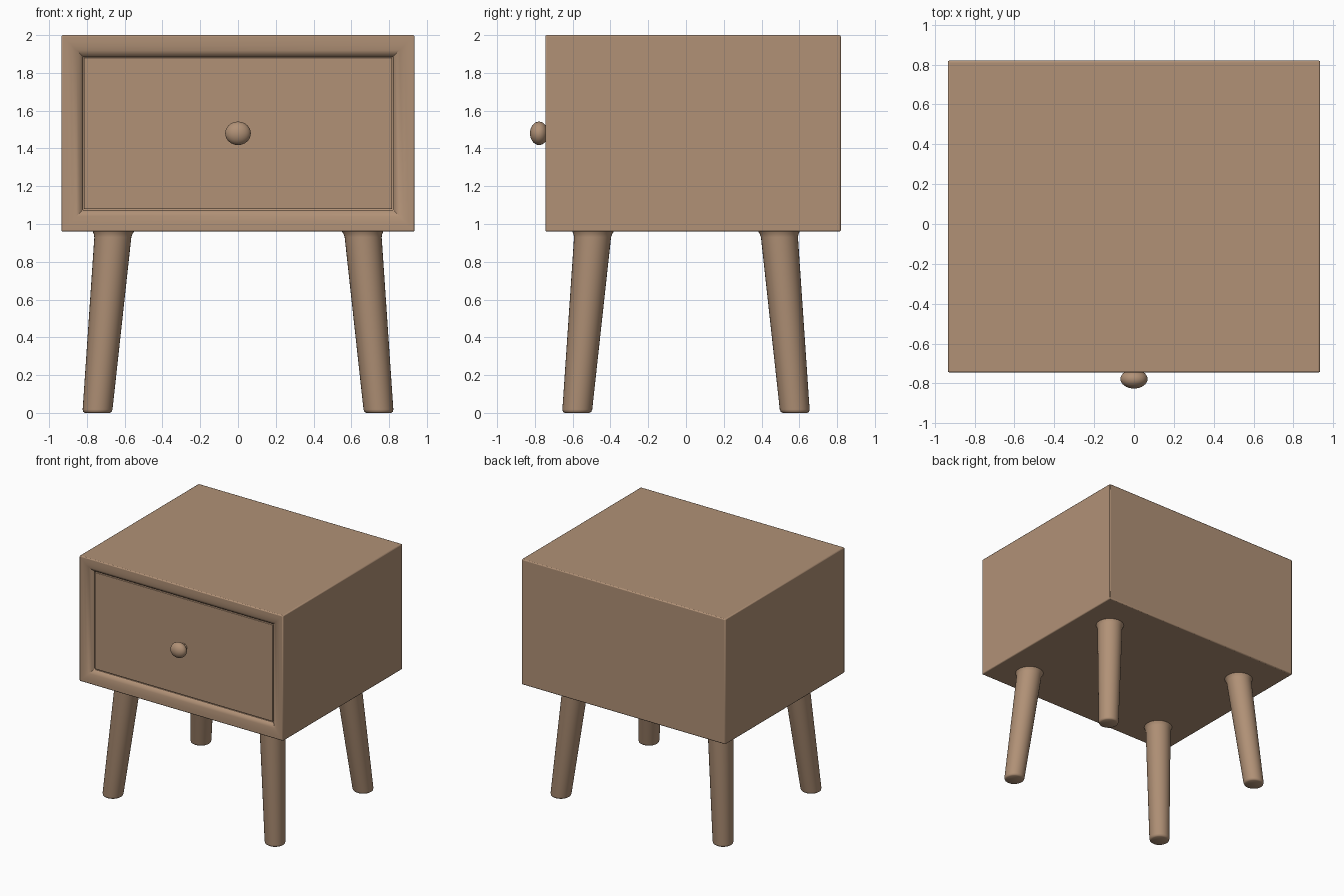
import bpy, bmesh, math
from mathutils import Vector

if "Cube" in bpy.data.objects:
    bpy.data.objects.remove(bpy.data.objects["Cube"], do_unlink=True)

wood = bpy.data.materials.new("warm_brown_wood")
wood.use_nodes = True
COLOR = (0.44, 0.285, 0.183, 1)
wood.diffuse_color = COLOR
wood.node_tree.nodes["Principled BSDF"].inputs["Base Color"].default_value = COLOR


def skin(name, rings, bevel=0.0, angle=40):
    """Join matching closed rings of points into a capped solid."""
    bm = bmesh.new()
    loops = [[bm.verts.new(p) for p in ring] for ring in rings]
    n = len(loops[0])
    for a, b in zip(loops, loops[1:]):
        for i in range(n):
            j = (i + 1) % n
            bm.faces.new((a[i], a[j], b[j], b[i]))
    bm.faces.new(loops[0])
    bm.faces.new(loops[-1])
    bmesh.ops.recalc_face_normals(bm, faces=bm.faces)
    mesh = bpy.data.meshes.new(name)
    bm.to_mesh(mesh)
    bm.free()
    mesh.materials.append(wood)
    obj = bpy.data.objects.new(name, mesh)
    bpy.context.collection.objects.link(obj)
    if bevel:
        mod = obj.modifiers.new("soft_edges", "BEVEL")
        mod.width = bevel
        mod.segments = 2
        mod.limit_method = "ANGLE"
        mod.angle_limit = math.radians(65)
    bpy.ops.object.select_all(action="DESELECT")
    obj.select_set(True)
    bpy.context.view_layer.objects.active = obj
    bpy.ops.object.shade_smooth_by_angle(angle=math.radians(angle))
    return obj


def rectangle(inset, y):
    x, low, high = 0.935 - inset, 0.96 + inset, 2.0 - inset
    return [(-x, y, low), (x, y, low), (x, y, high), (-x, y, high)]


def circle(center, radius, sides=32):
    c = Vector(center)
    return [c + Vector((radius * math.cos(t), radius * math.sin(t), 0))
            for t in (math.tau * i / sides for i in range(sides))]


# Cabinet with a rounded, mitred frame and a shallow drawer well
frame_profile = [(0, 0.82), (0, -0.745), (0.03, -0.745), (0.055, -0.742),
                 (0.08, -0.734), (0.10, -0.722), (0.112, -0.708), (0.112, -0.6)]
skin("cabinet", [rectangle(i, y) for i, y in frame_profile], bevel=0.008, angle=25)

# Drawer front, with a narrow gap around it
skin("drawer_front", [rectangle(0.119, -0.59), rectangle(0.119, -0.712)], bevel=0.003)

# Flattened round knob and its short neck
bpy.ops.mesh.primitive_uv_sphere_add(segments=32, ring_count=16, radius=1,
                                     location=(0, -0.778, 1.48))
knob = bpy.context.object
knob.name = "drawer_knob"
knob.scale = (0.068, 0.048, 0.062)
bpy.ops.mesh.primitive_cylinder_add(vertices=24, radius=0.03, depth=0.08,
                                    location=(0, -0.735, 1.48),
                                    rotation=(math.pi / 2, 0, 0))
neck = bpy.context.object
neck.name = "knob_neck"
for part in (knob, neck):
    part.data.materials.append(wood)
    bpy.ops.object.select_all(action="DESELECT")
    part.select_set(True)
    bpy.context.view_layer.objects.active = part
    bpy.ops.object.shade_smooth_by_angle()

# Splayed, tapered legs with a small flare under the cabinet
leg_profile = [(0, 0.066), (0.006, 0.075), (0.018, 0.079), (0.93, 0.098),
               (0.948, 0.103), (0.965, 0.112)]
for depth, sy in (("front", -1), ("back", 1)):
    for side, sx in (("left", 1), ("right", -1)):
        rings = []
        for z, radius in leg_profile:
            t = z / 0.96
            rings.append(circle((sx * (0.745 - 0.085 * t),
                                 sy * (0.577 - 0.085 * t), z), radius))
        skin(f"{depth}_{side}_leg", rings, angle=50)
